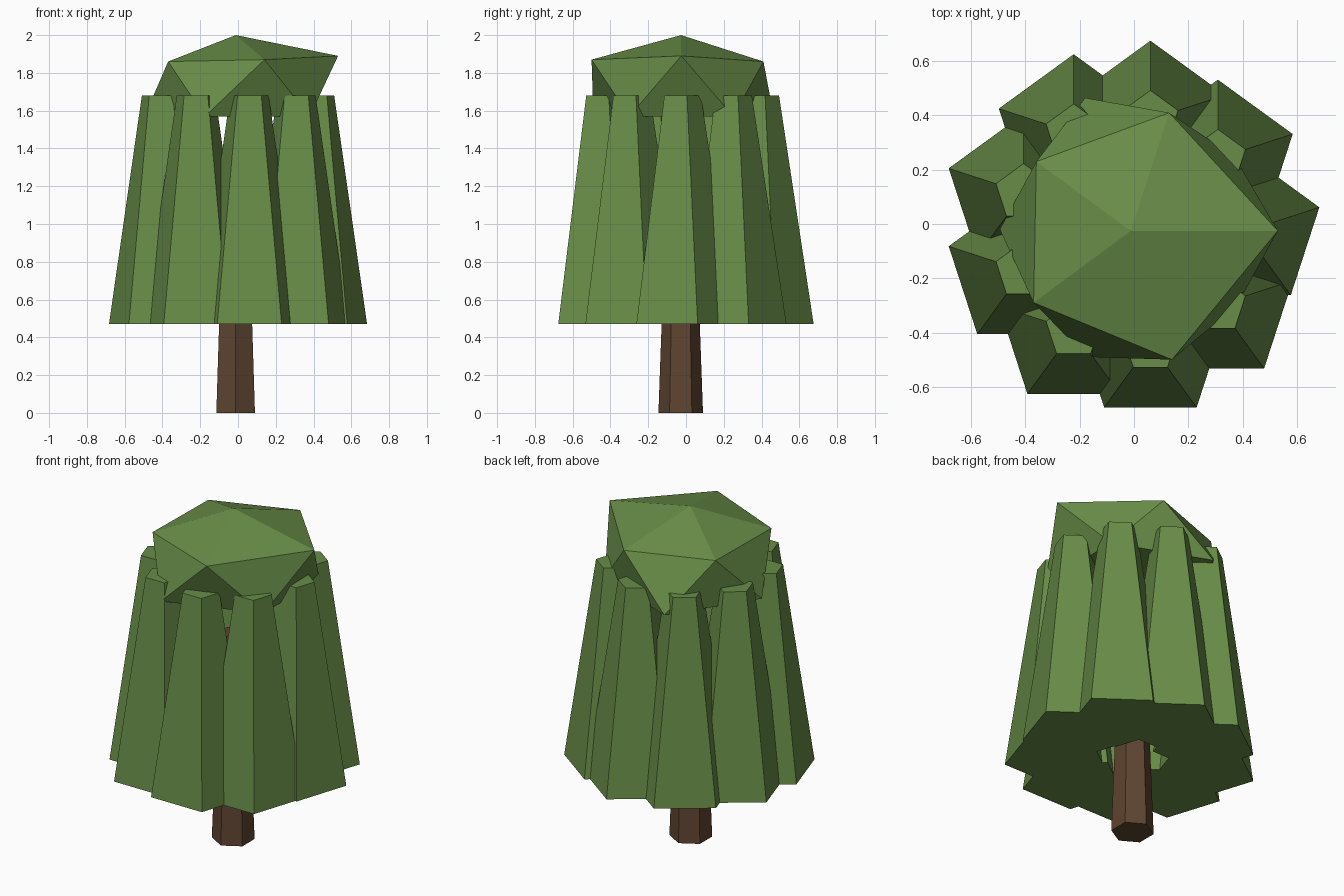
import bpy, bmesh, math

if "Cube" in bpy.data.objects:
    bpy.data.objects.remove(bpy.data.objects["Cube"])

CX, CY = -0.0125, -0.028   # tree axis


def material(name, rgb):
    m = bpy.data.materials.new(name)
    m.diffuse_color = (*rgb, 1)
    m.use_nodes = True
    m.node_tree.nodes["Principled BSDF"].inputs["Base Color"].default_value = m.diffuse_color
    return m


leaf = material("leaf_green", (0.138, 0.265, 0.064))
bark = material("bark_brown", (0.112, 0.058, 0.030))


def finish(bm, name, mat):
    bmesh.ops.recalc_face_normals(bm, faces=bm.faces)
    me = bpy.data.meshes.new(name)
    bm.to_mesh(me)
    bm.free()
    me.materials.append(mat)
    ob = bpy.data.objects.new(name, me)
    bpy.context.collection.objects.link(ob)
    return ob


def tapered(name, sides, r0, r1, z0, z1, x, y, mat):
    """Capped tapered prism with one corner pointing to +y."""
    bm = bmesh.new()
    rings = []
    for r, z in ((r0, z0), (r1, z1)):
        ring = []
        for i in range(sides):
            a = math.pi / 2 + math.tau * i / sides
            ring.append(bm.verts.new((x + r * math.cos(a), y + r * math.sin(a), z)))
        rings.append(ring)
    low, high = rings
    for i in range(sides):
        j = (i + 1) % sides
        bm.faces.new((low[i], low[j], high[j], high[i]))
    bm.faces.new(low[::-1])
    bm.faces.new(high)
    return finish(bm, name, mat)


# Trunk
tapered("trunk", 6, 0.118, 0.073, 0, 1.25, CX, CY, bark)

# Nine hanging fronds, all with the same orientation
for k in range(9):
    a = math.tau * k / 9
    tapered(f"hanging_frond_{k + 1}", 5, 0.29, 0.107, 0.47, 1.68,
            CX + 0.42 * math.cos(a), CY + 0.42 * math.sin(a), leaf)

# Crown: uneven icosahedron with a flattened underside
upper = [(0.53, -0.025, 1.89), (0.13, 0.41, 1.86), (-0.36, 0.23, 1.86),
         (-0.37, -0.29, 1.86), (0.14, -0.50, 1.87)]
lower = [(0.37, 0.25), (-0.18, 0.465), (-0.495, -0.02), (-0.175, -0.49), (0.38, -0.30)]
bm = bmesh.new()
top = bm.verts.new((-0.012, -0.026, 2.0))
base = bm.verts.new((CX, CY, 1.57))
up = [bm.verts.new(p) for p in upper]
lo = [bm.verts.new((x, y, 1.57)) for x, y in lower]
for i in range(5):
    j = (i + 1) % 5
    bm.faces.new((top, up[i], up[j]))
    bm.faces.new((up[i], lo[i], up[j]))
    bm.faces.new((lo[i], lo[j], up[j]))
    bm.faces.new((base, lo[j], lo[i]))
finish(bm, "crown", leaf)
